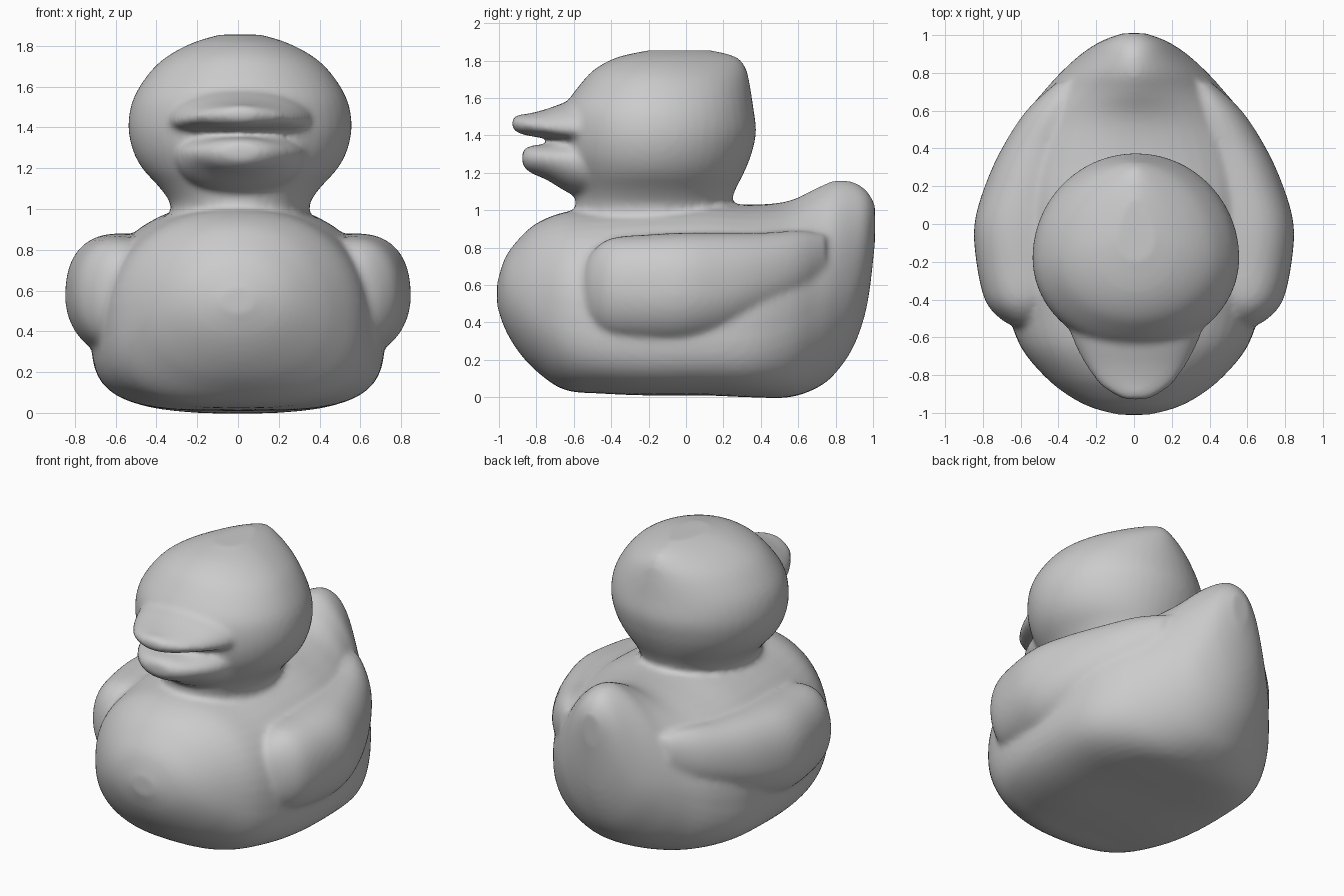
import bpy, bmesh
from math import cos, sin, pi

SEG, STEPS = 48, 4


def spline(a, b, c, d, t):
    return 0.5 * (2*b + (c-a)*t + (2*a-5*b+4*c-d)*t*t + (3*b-a-3*c+d)*t**3)


def smooth_rows(rows):
    out = []
    for i in range(len(rows) - 1):
        p = [rows[max(0, min(len(rows)-1, i+k))] for k in (-1, 0, 1, 2)]
        for s in range(STEPS):
            out.append([spline(*v, s / STEPS) for v in zip(*p)])
    return out + [list(rows[-1])]


# Row: position, low edge, widest level, high edge, centre x, half width,
# roundness exponent of the low half and of the high half
def loft(bm, rows, axis, side=1):
    rings = []
    for t, lo, mid, hi, cx, w, nlo, nhi in smooth_rows(rows):
        ring = []
        for i in range(SEG):
            a = 2 * pi * i / SEG
            c, s = cos(a), sin(a)
            n = nhi if s >= 0 else nlo
            x = cx + w * abs(c) ** (2/n) * (1 if c >= 0 else -1)
            h = mid + (hi-mid if s >= 0 else lo-mid) * abs(s) ** (2/n)
            ring.append(bm.verts.new((side*x, t, h) if axis == 'Y' else (side*x, h, t)))
        rings.append(ring)
    for r, q in zip(rings, rings[1:]):
        for i in range(SEG):
            j = (i + 1) % SEG
            bm.faces.new((r[i], r[j], q[j], q[i]))
    bm.faces.new(rings[0])
    bm.faces.new(rings[-1])


bm = bmesh.new()

# Body with upturned tail
loft(bm, [
    (-1.01, .49, .55, .61, 0, .08, 2, 2),
    (-.97, .37, .55, .74, 0, .23, 2, 2),
    (-.90, .25, .52, .84, 0, .36, 2, 2),
    (-.80, .14, .48, .93, 0, .48, 2.2, 2.1),
    (-.65, .04, .45, .99, 0, .60, 2.7, 2.2),
    (-.45, .02, .42, 1.01, 0, .67, 3.2, 2.2),
    (-.20, .01, .42, 1.03, 0, .71, 3.5, 2.2),
    (.10, .01, .42, 1.04, 0, .72, 3.5, 2.2),
    (.35, 0, .42, 1.03, 0, .69, 3.3, 2.1),
    (.55, 0, .45, 1.05, 0, .60, 2.8, 1.9),
    (.70, .05, .50, 1.12, 0, .48, 2.3, 1.7),
    (.80, .13, .55, 1.16, 0, .39, 2.1, 1.7),
    (.90, .28, .60, 1.15, 0, .28, 2, 1.8),
    (.97, .50, .77, 1.10, 0, .17, 2, 2),
    (1.01, .82, .95, 1.03, 0, .06, 2, 2)], 'Y')

# Wings
for side in (-1, 1):
    loft(bm, [
        (-.55, .48, .58, .68, .57, .05, 2, 2),
        (-.50, .38, .58, .78, .58, .13, 2, 2),
        (-.40, .31, .58, .85, .58, .21, 2, 2.2),
        (-.20, .28, .57, .87, .58, .255, 2, 2.4),
        (0, .28, .57, .88, .58, .265, 2, 2.4),
        (.20, .32, .58, .88, .55, .24, 2, 2.3),
        (.40, .40, .62, .88, .49, .21, 2, 2.2),
        (.60, .50, .68, .89, .41, .16, 2, 2),
        (.75, .62, .74, .87, .33, .08, 2, 2)], 'Y', side)

# Head, with a small tuft at the back of the crown
loft(bm, [
    (.94, -.60, -.18, .26, .01, .35, 2, 2),
    (1.02, -.59, -.18, .24, .01, .34, 2, 2),
    (1.10, -.60, -.18, .26, .01, .39, 2, 2),
    (1.20, -.63, -.18, .31, .01, .48, 2, 2),
    (1.30, -.66, -.18, .35, .01, .53, 2, 2),
    (1.42, -.67, -.18, .375, .01, .548, 2, 2),
    (1.55, -.65, -.18, .36, .01, .52, 2, 2),
    (1.68, -.56, -.17, .34, .01, .435, 2, 1.9),
    (1.76, -.48, -.15, .32, .01, .34, 2, 1.7),
    (1.82, -.36, -.12, .27, .01, .22, 2, 1.5),
    (1.855, -.20, -.08, .14, .01, .10, 2, 1.5)], 'Z')

# Upper and lower bill
loft(bm, [
    (-.40, 1.32, 1.44, 1.62, .01, .40, 2, 2),
    (-.60, 1.35, 1.43, 1.59, .01, .34, 2, 2),
    (-.75, 1.385, 1.44, 1.54, .01, .265, 2, 2),
    (-.85, 1.40, 1.455, 1.515, .01, .19, 2, 2),
    (-.90, 1.415, 1.46, 1.51, .01, .12, 2, 2),
    (-.93, 1.44, 1.465, 1.49, .01, .06, 2, 2)], 'Y')
loft(bm, [
    (-.42, 1.04, 1.25, 1.40, .01, .34, 2, 2),
    (-.60, 1.08, 1.27, 1.38, .01, .31, 2, 2),
    (-.74, 1.16, 1.28, 1.355, .01, .24, 2, 2),
    (-.83, 1.20, 1.28, 1.345, .01, .16, 2, 2),
    (-.875, 1.24, 1.28, 1.32, .01, .08, 2, 2)], 'Y')

bmesh.ops.recalc_face_normals(bm, faces=bm.faces)
mesh = bpy.data.meshes.new("bath_duck")
bm.to_mesh(mesh)
bm.free()
duck = bpy.data.objects.new("bath_duck", mesh)
bpy.context.collection.objects.link(duck)

# Fuse the parts into one soft moulded skin
fuse = duck.modifiers.new("fuse", 'REMESH')
fuse.mode = 'VOXEL'
fuse.voxel_size = 0.018
fuse.use_smooth_shade = True
soften = duck.modifiers.new("soften", 'SMOOTH')
soften.factor = 0.5
soften.iterations = 8
